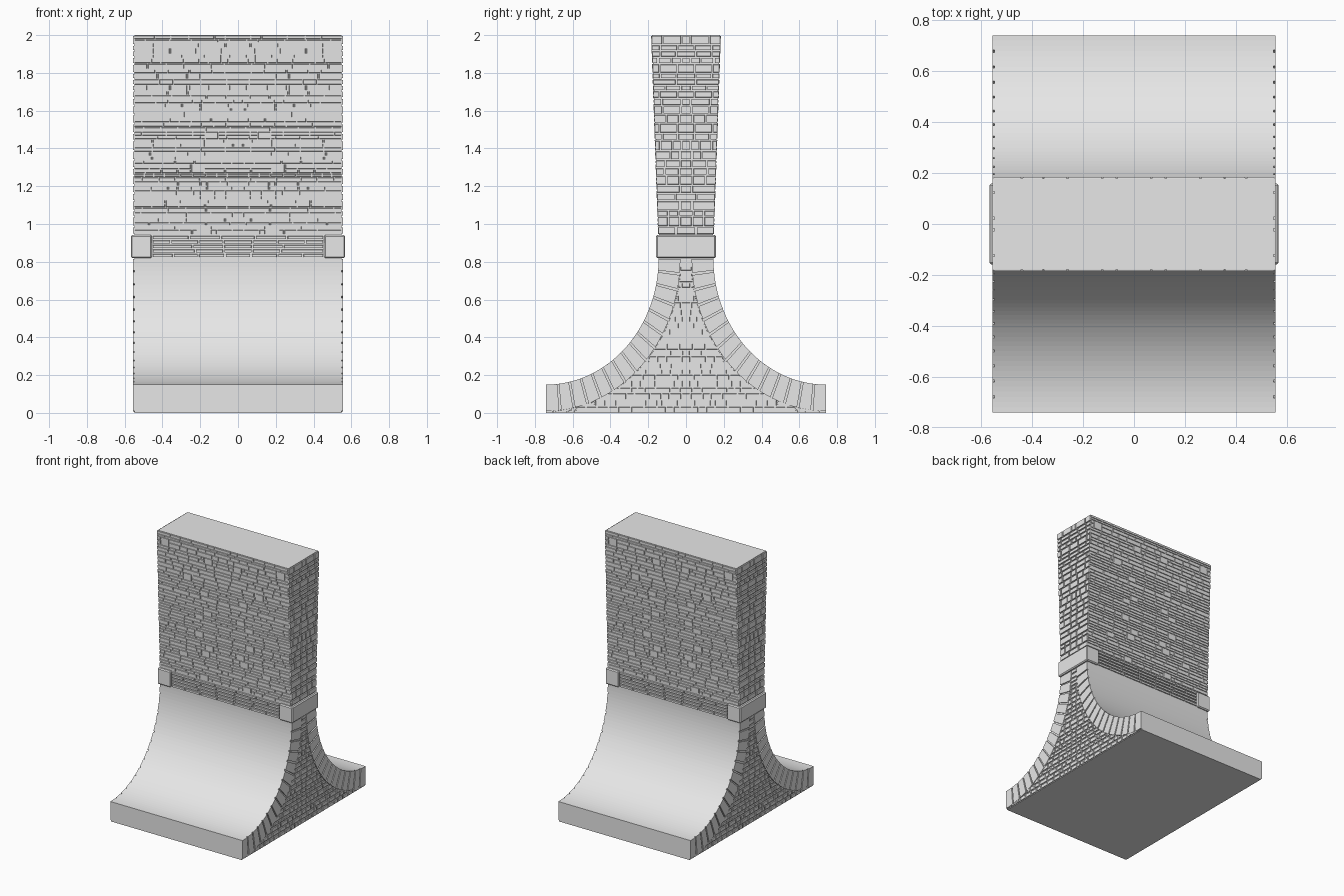
import bpy, bmesh, math, random

if "Cube" in bpy.data.objects:
    bpy.data.objects.remove(bpy.data.objects["Cube"])

random.seed(7)
HX = 0.548                      # half length of the core, stones stand proud of it
Z0, Z1, ZT = 0.82, 0.94, 2.0    # collar bottom, collar top, wall top
N = 15                          # arch stones per curve

stone = bpy.data.materials.new("stone grey")
stone.diffuse_color = (0.8, 0.8, 0.8, 1)
stone.use_nodes = True
stone.node_tree.nodes["Principled BSDF"].inputs["Base Color"].default_value = stone.diffuse_color


def finish(bm, name):
    bmesh.ops.remove_doubles(bm, verts=bm.verts, dist=1e-5)
    bmesh.ops.recalc_face_normals(bm, faces=bm.faces)
    me = bpy.data.meshes.new(name)
    bm.to_mesh(me)
    bm.free()
    me.materials.append(stone)
    ob = bpy.data.objects.new(name, me)
    bpy.context.collection.objects.link(ob)
    return ob


def arc(t, rx, rz):
    """Concave quarter curve, t=0 at the foot and t=1 at the neck."""
    a = t * math.pi / 2
    return 0.74 - rx * math.sin(a), Z0 - rz * math.cos(a)


def outer(t):
    return arc(t, 0.595, 0.67)


def inner(t):
    return arc(t, 0.71, 0.81)


def wall_half(z):               # half thickness of the flaring upper wall
    return 0.142 + (z - Z1) / (ZT - Z1) * 0.037


def foot_half(z):               # half width of the infill between the arches
    if z <= 0.01:
        return 0.74
    return 0.74 - 0.71 * math.sqrt(max(0, 1 - ((Z0 - z) / 0.81) ** 2))


def prism(bm, pts, place, d0, d1, inset=0.0):
    """Solid stone from a 2D outline, its front slightly smaller than its back."""
    cx = sum(p[0] for p in pts) / len(pts)
    cz = sum(p[1] for p in pts) / len(pts)

    def shrink(p, k):
        return (p[0] + math.copysign(k, cx - p[0]), p[1] + math.copysign(k, cz - p[1]))
    back = [bm.verts.new(place(*p, d0)) for p in pts]
    front = [bm.verts.new(place(*(shrink(p, inset) if inset else p), d1)) for p in pts]
    n = len(pts)
    bm.faces.new(front)
    bm.faces.new(back[::-1])
    for i in range(n):
        j = (i + 1) % n
        bm.faces.new((back[i], back[j], front[j], front[i]))


def courses(lo, hi, hmin, hmax):
    """Random course heights that exactly fill lo..hi."""
    hs = []
    while sum(hs) < hi - lo:
        hs.append(random.uniform(hmin, hmax))
    k = (hi - lo) / sum(hs)
    z, out = lo, []
    for h in hs:
        out.append((z, z + h * k))
        z += h * k
    return out


def spans(half, wmin, wmax):
    """Random stone widths, mirrored about the middle."""
    x = random.uniform(wmin, wmax) / 2
    if half <= x + wmin / 2:
        return [(-half, half)]
    out = [(-x, x)]
    while x < half:
        e = x + random.uniform(wmin, wmax)
        if half - e < wmin * 0.6:
            e = half
        out += [(x, e), (-e, -x)]
        x = e
    return out


def stones(rows, place, gap, depth):
    """rows: (z0, z1, spans, half-width function)"""
    bm = bmesh.new()
    for z0, z1, cells, half in rows:
        g = gap / 2
        w0, w1 = half(z0 + g), half(z1 - g)
        for a, b in cells:
            def cl(x, w):
                return max(-w, min(w, x))
            a2, b2 = a + g, b - g
            pts = [(cl(a2, w0), z0 + g), (cl(b2, w0), z0 + g),
                   (cl(b2, w1), z1 - g), (cl(a2, w1), z1 - g)]
            if max(pts[1][0] - pts[0][0], pts[2][0] - pts[3][0]) < 0.008:
                continue
            if pts[2][0] - pts[3][0] < 0.004:
                pts = pts[:3]
            elif pts[1][0] - pts[0][0] < 0.004:
                pts = pts[1:]
            prism(bm, pts, place, -0.002, depth, 0.0012)
    return bm


# Core: one profile drawn across y and z, swept along x
half = [(0.74, 0.0)] + [outer(i / (N * 3)) for i in range(N * 3 + 1)]
half += [(0.142, Z1), (wall_half(ZT), ZT)]
profile = half + [(-y, z) for y, z in reversed(half)]
bm = bmesh.new()
prism(bm, profile, lambda y, z, d: (d, y, z), -HX, HX)
finish(bm, "pier_core")

# Thin coursed stonework on the broad faces, with a few double-height blocks
wall_rows = []
for z0, z1 in courses(Z1 + 0.004, ZT, 0.04, 0.064):
    zm = z0 + (z1 - z0) * random.uniform(0.4, 0.6)
    tall = random.uniform(0.05, 0.5)
    use_tall = random.random() < 0.45
    blk = (tall - 0.035, min(tall + 0.035, 0.55)) if use_tall else None
    if blk:
        wall_rows.append((z0, z1, [blk, (-blk[1], -blk[0])], lambda z: 0.551))
    for r0, r1 in ((z0, zm), (zm, z1)):
        cells = []
        for a, b in spans(0.551, 0.05, 0.15):
            parts = [(a, b)]
            if blk:             # cut the course around the tall blocks
                for c, d in (blk, (-blk[1], -blk[0])):
                    parts = [q for p, e in parts
                             for q in ((p, min(e, c)), (max(p, d), e)) if q[1] - q[0] > 0.016]
            cells += parts
        wall_rows.append((r0, r1, cells, lambda z: 0.551))

collar_rows = [(a, b, spans(0.455, 0.13, 0.2), lambda z: 0.455)
               for a, b in courses(Z0, Z1, 0.029, 0.031)]

for s, side in ((-1, "front"), (1, "back")):
    finish(stones(wall_rows, lambda x, z, d: (x, s * (wall_half(z) + d), z), 0.006, 0.006),
           side + "_wall_stones")
    finish(stones(collar_rows, lambda x, z, d: (x, s * (0.144 + d), z), 0.008, 0.009),
           side + "_collar_stones")

# Larger stones on the two ends: upper wall and the infill between the arches
end_rows = [(a, b, spans(wall_half((a + b) / 2) + 0.008, 0.045, 0.115),
             lambda z: wall_half(z) + 0.006)
            for a, b in courses(Z1 + 0.004, ZT, 0.03, 0.058)]
foot_rows = [(a, b, spans(foot_half(a), 0.035, 0.085), lambda z: foot_half(z) - 0.003)
             for a, b in courses(0.0, Z0, 0.028, 0.042)]

for s, side in ((-1, "left"), (1, "right")):
    def place(y, z, d):
        return (s * (HX + d), y, z)
    finish(stones(end_rows, place, 0.008, 0.008), side + "_end_stones")
    finish(stones(foot_rows, place, 0.008, 0.006), side + "_infill_stones")

    # Arch stones following the curve on both flanks
    bm = bmesh.new()
    for m in (-1, 1):
        for i in range(N):
            g = 0.07
            ts = [(i + g + (1 - 2 * g) * k / 3) / N for k in range(4)]
            if i == 0:
                ts[0] = 0
            pts = [outer(t) for t in ts] + [inner(t) for t in reversed(ts)]
            prism(bm, [(m * y, z) for y, z in pts], place, 0, 0.008)
    finish(bm, side + "_arch_stones")

    # Collar block wrapping round the end
    bm = bmesh.new()
    bmesh.ops.create_cube(bm, size=1)
    for v in bm.verts:
        v.co = (s * 0.511 + v.co.x * 0.112, v.co.y * 0.318, (Z0 + Z1) / 2 + v.co.z * 0.122)
    bmesh.ops.bevel(bm, geom=bm.edges[:], offset=0.007, segments=1, affect='EDGES')
    finish(bm, side + "_collar_block")
